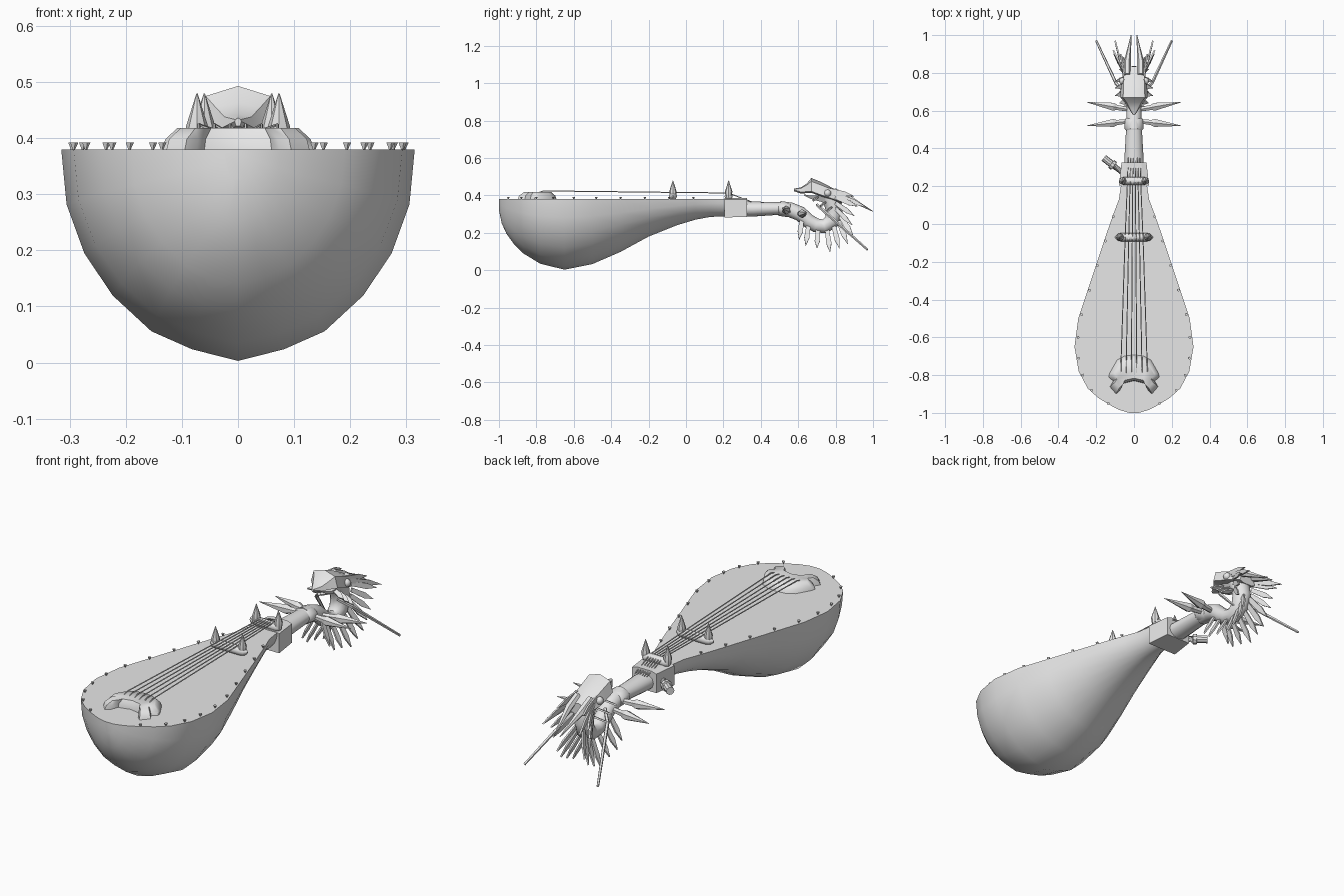
import bpy, math
from mathutils import Vector

if "Cube" in bpy.data.objects:
    bpy.data.objects.remove(bpy.data.objects["Cube"])

GREY = bpy.data.materials.new("grey")
GREY.diffuse_color = (0.8, 0.8, 0.8, 1)
GREY.use_nodes = True
GREY.node_tree.nodes["Principled BSDF"].inputs["Base Color"].default_value = GREY.diffuse_color


def make(name, verts, faces, angle=40):
    me = bpy.data.meshes.new(name)
    me.from_pydata([tuple(v) for v in verts], [], faces)
    ob = bpy.data.objects.new(name, me)
    bpy.context.collection.objects.link(ob)
    me.materials.append(GREY)
    bpy.ops.object.select_all(action='DESELECT')
    ob.select_set(True)
    bpy.context.view_layer.objects.active = ob
    bpy.ops.object.mode_set(mode='EDIT')
    bpy.ops.mesh.select_all(action='SELECT')
    bpy.ops.mesh.normals_make_consistent(inside=False)
    bpy.ops.object.mode_set(mode='OBJECT')
    if angle:
        bpy.ops.object.shade_smooth_by_angle(angle=math.radians(angle))
    return ob


def loft(name, rings, angle=40):
    n = len(rings[0])
    verts = [v for r in rings for v in r]
    faces = [(i * n + j, i * n + (j + 1) % n, (i + 1) * n + (j + 1) % n, (i + 1) * n + j)
             for i in range(len(rings) - 1) for j in range(n)]
    faces += [tuple(range(n)), tuple(range(len(verts) - n, len(verts)))]
    return make(name, verts, faces, angle)


def tube(name, path, radii, n=10, angle=50, flat=1.0):
    """Round sweep along a path; flat scales the vertical half-size."""
    path = [Vector(p) for p in path]
    rings = []
    for i, p in enumerate(path):
        t = (path[min(i + 1, len(path) - 1)] - path[max(i - 1, 0)]).normalized()
        ref = Vector((1, 0, 0)) if abs(t.x) < 0.8 else Vector((0, 0, 1))
        v = t.cross(ref).normalized()
        u = v.cross(t)
        rings.append([p + radii[i] * (u * math.cos(a) + v * flat * math.sin(a))
                      for a in (2 * math.pi * k / n for k in range(n))])
    return loft(name, rings, angle)


def blade(name, a, b, width, thick=0.004):
    """Thin pointed plate from a to b, widest past the middle."""
    a, b, w = Vector(a), Vector(b), Vector(width)
    t = (b - a).cross(w).normalized() * thick
    m = a.lerp(b, 0.6)
    pts = [a - w * 0.8, m - w, b, m + w, a + w * 0.8]
    return loft(name, [[p - t for p in pts], [p + t for p in pts]], 0)


# Pear shaped bowl: y, half width, bottom height
TOP = 0.38
stations = [(-1, .025, .32), (-.985, .075, .25), (-.96, .125, .195), (-.92, .19, .14),
            (-.87, .245, .09), (-.78, .293, .035), (-.65, .315, .003), (-.5, .295, .033),
            (-.35, .245, .098), (-.2, .195, .18), (-.05, .145, .24), (.05, .11, .27),
            (.13, .08, .285), (.21, .068, .288)]
half = [(1, 0), (.97, .26), (.87, .49), (.71, .69), (.49, .86), (.26, .945)]
curve = half + [(0, 1)] + [(-x, d) for x, d in reversed(half)]
loft("bowl", [[(w * x, y, TOP - (TOP - b) * d) for x, d in curve] for y, w, b in stations], 45)


def rim(y):
    for (y0, w0, _), (y1, w1, _) in zip(stations, stations[1:]):
        if y0 <= y <= y1:
            return w0 + (w1 - w0) * (y - y0) / (y1 - y0)


# Small studs around the rim
for y in (-.95, -.88, -.8, -.71, -.6, -.48, -.35, -.22, -.09, .04):
    for s in (-1, 1):
        x = s * rim(y) * 0.96
        tube("rim_stud", [(x, y, TOP - .001), (x, y, TOP + .012)], [.002, .008], 5, 0)

# String holder: curled plate with a raised centre
side = [(.05, -.698), (.09, -.72), (.13, -.79), (.135, -.81), (.11, -.832), (.128, -.862),
        (.095, -.9), (.074, -.88), (.06, -.845)]
outline = [(0, -.692)] + side + [(0, -.83)] + [(-x, y) for x, y in reversed(side)]
loft("string_holder",
     [[(x, y, TOP - .002) for x, y in outline],
      [(x * .96, -.79 + (y + .79) * .93, .398) for x, y in outline],
      [(x * .8, -.785 + (y + .785) * .7, .418) for x, y in outline]], 50)

# Strings
for k in range(6):
    x = -.07 + .028 * k
    e = x * .5
    tube("string", [(x, -.79, .415), (x, -.76, .424), (e * 1.35, -.07, .416),
                    (e, .225, .413), (e * .9, .35, .366)], [.0028] * 5, 5)

# Two cross bars with upright spikes
for y, w, sx in ((-.07, .1, .073), (.228, .076, .06)):
    tube("cross_bar", [(-w, y, .395), (-w * .85, y, .395), (-w * .7, y, .395), (w * .7, y, .395),
                       (w * .85, y, .395), (w, y, .395)],
         [.004, .018, .022, .022, .018, .004], 8, 45)
    for s in (-1, 1):
        tube("bar_spike", [(s * sx, y, .39), (s * sx, y, .42), (s * sx, y, .48)],
             [.016, .02, .001], 8, 40)

# Neck block and the lower neck with its collar
loft("neck_block", [[(-w, y, z0), (w, y, z0), (w, y, z1), (w * .6, y, z1 + .008),
                     (-w * .6, y, z1 + .008), (-w, y, z1)]
                    for y, w, z0, z1 in ((.205, .08, .282, .378), (.325, .066, .285, .378))], 0)
tube("lower_neck", [(0, .3, .327), (0, .36, .327), (0, .5, .33)], [.052, .05, .042], 12, flat=.8)
tube("neck_collar", [(0, .495, .33), (0, .505, .33), (0, .55, .325), (0, .56, .325)],
     [.042, .05, .05, .042], 12, flat=.75)

# Curved serpent neck
tube("curved_neck", [(0, .5, .33), (0, .56, .322), (0, .61, .302), (0, .655, .263), (0, .695, .24),
                     (0, .74, .234), (0, .78, .262), (0, .793, .31), (0, .785, .355), (0, .765, .4)],
     [.04, .04, .04, .038, .038, .038, .042, .045, .046, .05], 12)

# Single tuning peg
tube("tuning_peg", [(-.05, .265, .33), (-.105, .306, .33), (-.106, .307, .33), (-.12, .318, .33),
                    (-.121, .319, .33), (-.16, .35, .33)],
     [.016, .016, .026, .026, .019, .019], 10, 35)

# Side spikes on the neck
for s in (-1, 1):
    for y, z, ty in ((.545, .322, .52), (.605, .302, .645)):
        tube("neck_spike", [(s * .02, y, z), (s * .09, y + (ty - y) * .3, z),
                            (s * .11, y + (ty - y) * .4, z), (s * .25, ty, z + .005)],
             [.012, .016, .024, .001], 6, 0)

# Head: y, half width, bottom, shoulder and crown heights
loft("head", [[(0, y, c), (w * .8, y, sh), (w, y, lo), (w * .6, y, lo - .008),
               (-w * .6, y, lo - .008), (-w, y, lo), (-w * .8, y, sh)]
              for y, w, lo, sh, c in ((.578, .006, .43, .433, .436), (.615, .03, .418, .438, .443),
                                      (.645, .05, .42, .455, .463), (.67, .072, .422, .475, .493),
                                      (.715, .07, .405, .458, .475), (.76, .068, .39, .44, .452),
                                      (.835, .045, .365, .4, .412))], 35)
loft("lower_jaw", [[(-w, y, z), (w, y, z), (w * .6, y, z - t), (-w * .6, y, z - t)]
                   for y, w, z, t in ((.632, .012, .405, .006), (.67, .04, .398, .018),
                                      (.76, .05, .405, .05))], 35)

# Mirrored head and neck details
fan = [(.62, .275, .605, .162), (.655, .24, .64, .13), (.705, .215, .70, .117),
       (.755, .212, .77, .096), (.79, .235, .82, .117), (.815, .262, .865, .14),
       (.825, .29, .895, .18)]
for s in (-1, 1):
    bpy.ops.mesh.primitive_uv_sphere_add(segments=12, ring_count=8, radius=.019,
                                         location=(s * .06, .757, .412))
    eye = bpy.context.object
    eye.name = "eye"
    eye.data.materials.append(GREY)
    bpy.ops.object.shade_smooth_by_angle(angle=math.radians(40))
    # Frill of flat teeth under the neck
    for y, z, ty, tz in fan:
        d = Vector((0, tz - z, y - ty)).normalized() * .014
        blade("frill_tooth", (s * .02, y, z), (s * .075, ty, tz), d)
    # Long whiskers
    tube("whisker", [(s * .05, .70, .35), (s * .095, .745, .31), (s * .2, .97, .11)],
         [.008, .009, .006], 5, 0)
    # Long horns and crest spines behind the head
    tube("horn", [(s * .035, .79, .425), (s * .035, .86, .392), (s * .015, 1, .314)],
         [.018, .018, .002], 6, 0)
    for x, y, z, tx, ty, tz in ((.05, .76, .43, .07, .9, .395), (.055, .79, .41, .1, .97, .335),
                                (.055, .8, .39, .11, .92, .34), (.055, .8, .36, .105, .9, .29),
                                (.05, .8, .33, .1, .89, .24)):
        blade("crest_spine", (s * x, y, z), (s * tx, ty, tz), (0, .005, .012))
    # Small cheek fins
    for y, z in ((.68, .39), (.72, .36), (.755, .335)):
        blade("cheek_fin", (s * .035, y + .02, z), (s * .1, y, z - .02), (0, .011, .006))
